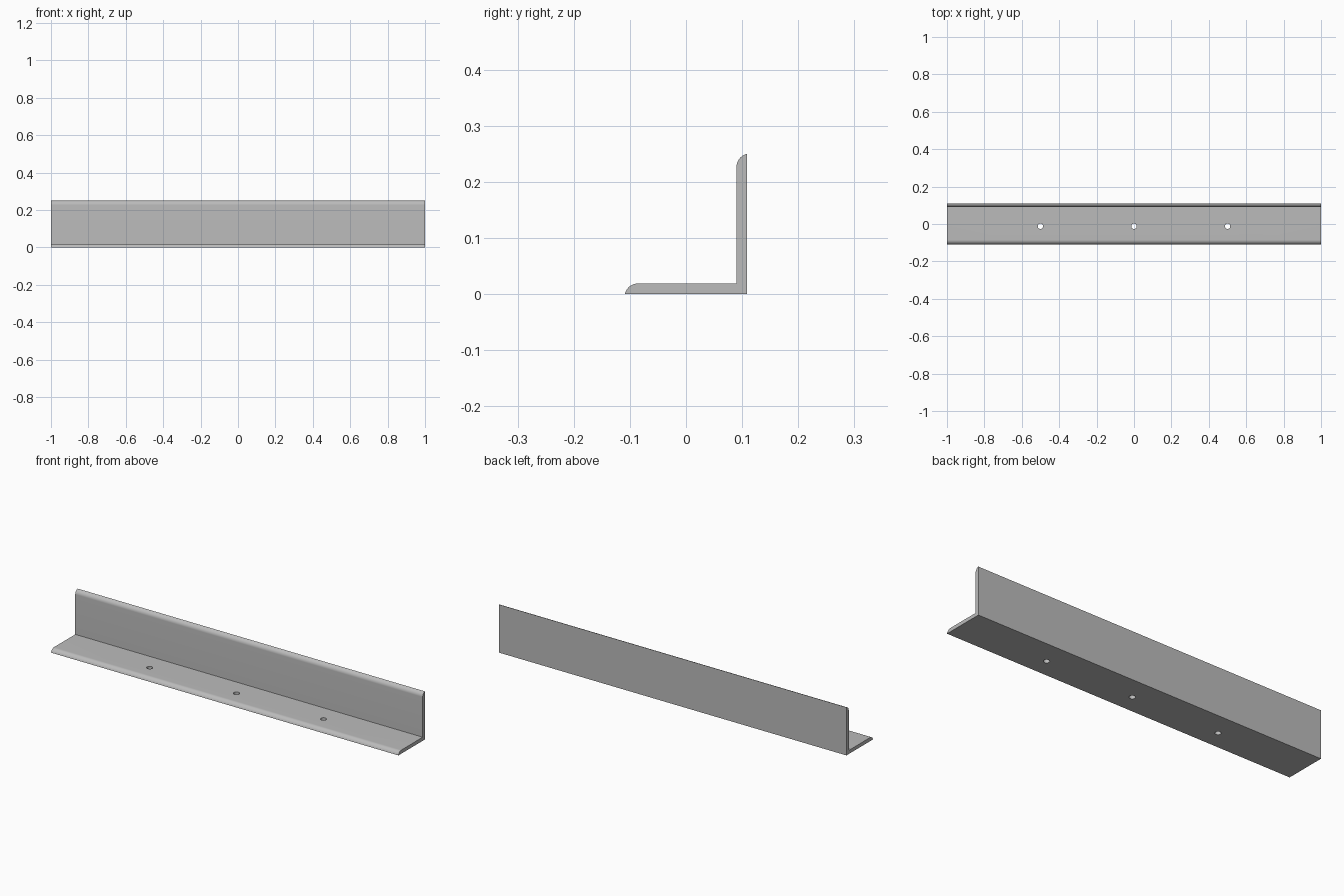
import bpy, bmesh, math

default = bpy.data.objects.get("Cube")
if default:
    bpy.data.objects.remove(default, do_unlink=True)

LENGTH, HALF_DEPTH, HEIGHT = 2.0, 0.109, 0.25
THICK, RADIUS, SEGMENTS = 0.019, 0.024, 12

metal = bpy.data.materials.new("light grey metal")
metal.use_nodes = True
grey = (0.5, 0.5, 0.5, 1)
metal.diffuse_color = grey
metal.node_tree.nodes["Principled BSDF"].inputs["Base Color"].default_value = grey


def rounded_tip(length):
    """Arc at the end of a leg, as (distance along leg, height off outer face)."""
    start = math.asin((RADIUS - THICK) / RADIUS)
    reach = RADIUS * math.cos(start)
    points = []
    for i in range(SEGMENTS + 1):
        a = start + (math.pi / 2 - start) * i / SEGMENTS
        points.append((length - reach + RADIUS * math.cos(a),
                       THICK - RADIUS + RADIUS * math.sin(a)))
    return points


# L-shaped profile: outer corner, flat leg, inner corner, upright leg
flat = [(HALF_DEPTH - d, h) for d, h in rounded_tip(2 * HALF_DEPTH)]
upright = [(HALF_DEPTH - h, d) for d, h in reversed(rounded_tip(HEIGHT))]
profile = [(HALF_DEPTH, 0)] + flat + [(HALF_DEPTH - THICK, THICK)] + upright

# Extrude the profile along the length
bm = bmesh.new()
face = bm.faces.new([bm.verts.new((-LENGTH / 2, y, z)) for y, z in profile])
extruded = bmesh.ops.extrude_face_region(bm, geom=[face])["geom"]
bmesh.ops.translate(bm, vec=(LENGTH, 0, 0),
                    verts=[v for v in extruded if isinstance(v, bmesh.types.BMVert)])
if face.is_valid and len([f for f in bm.faces if len(f.verts) > 4]) < 2:
    bm.faces.new([v for v in face.verts])
bmesh.ops.recalc_face_normals(bm, faces=bm.faces)
mesh = bpy.data.meshes.new("angle_bar")
bm.to_mesh(mesh)
bm.free()
bar = bpy.data.objects.new("angle_bar", mesh)
bpy.context.collection.objects.link(bar)
mesh.materials.append(metal)

# Three screw holes through the flat leg
cutters = []
for x in (-0.5, 0, 0.5):
    bpy.ops.mesh.primitive_cylinder_add(vertices=32, radius=0.0145, depth=0.1,
                                        location=(x, -0.012, 0.01))
    cutter = bpy.context.object
    cutter.name = "hole_cutter"
    cutter.hide_render = True
    cutter.data.materials.append(metal)
    cutters.append(cutter)
    cut = bar.modifiers.new("screw_hole", "BOOLEAN")
    cut.operation, cut.solver, cut.object = "DIFFERENCE", "EXACT", cutter

bpy.ops.object.select_all(action="DESELECT")
bar.select_set(True)
bpy.context.view_layer.objects.active = bar
for modifier in list(bar.modifiers):
    bpy.ops.object.modifier_apply(modifier=modifier.name)
for cutter in cutters:
    bpy.data.objects.remove(cutter, do_unlink=True)
bpy.ops.object.shade_smooth_by_angle(angle=math.radians(30))
